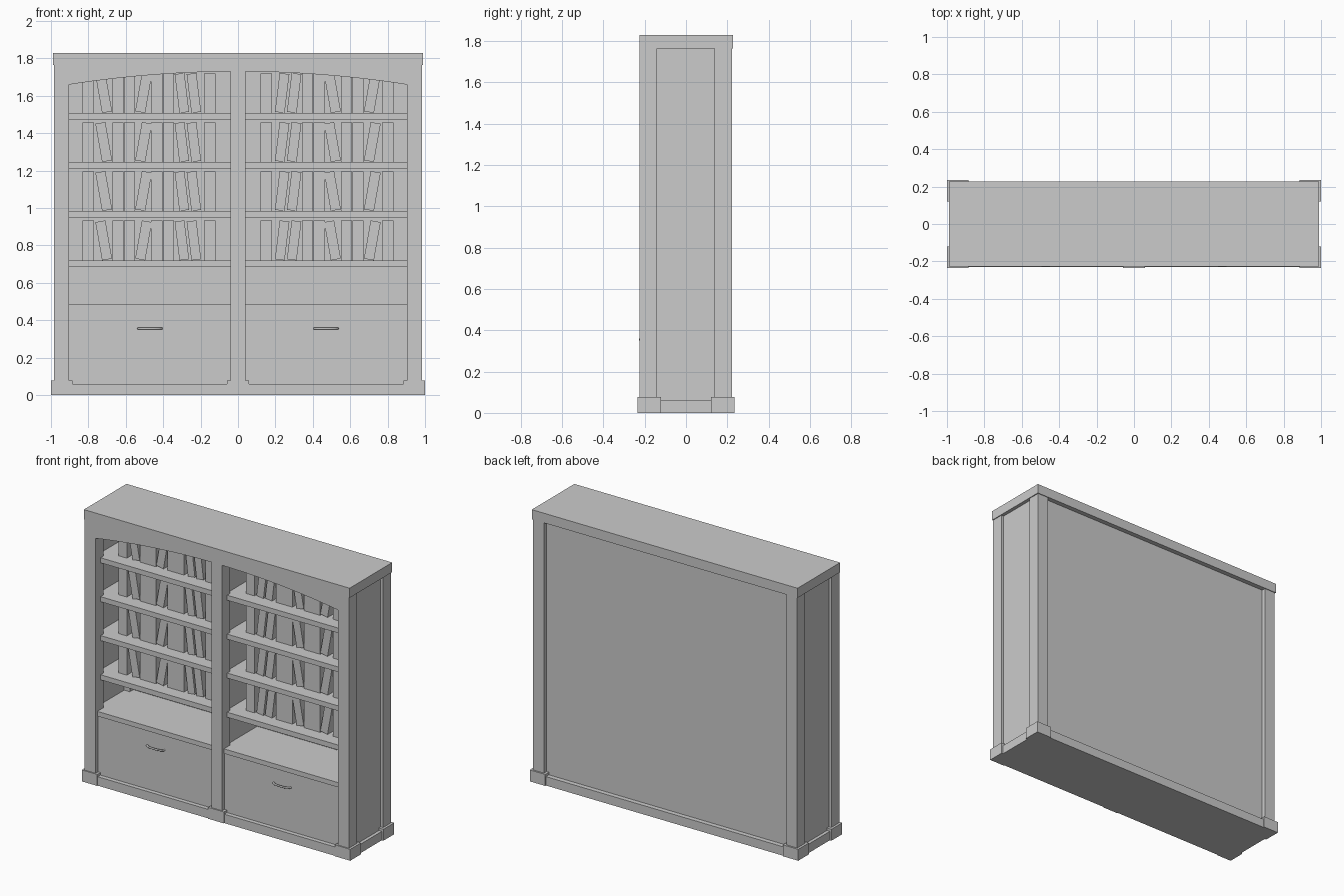
import bpy, bmesh, math
from mathutils import Matrix, Vector

if "Cube" in bpy.data.objects:
    bpy.data.objects.remove(bpy.data.objects["Cube"])


def finish(name, bm):
    bmesh.ops.recalc_face_normals(bm, faces=bm.faces)
    me = bpy.data.meshes.new(name)
    bm.to_mesh(me)
    bm.free()
    ob = bpy.data.objects.new(name, me)
    bpy.context.collection.objects.link(ob)
    return ob


def add_box(bm, x0, x1, y0, y1, z0, z1):
    size = Matrix.Diagonal((x1 - x0, y1 - y0, z1 - z0, 1))
    mid = Matrix.Translation(((x0 + x1) / 2, (y0 + y1) / 2, (z0 + z1) / 2))
    return bmesh.ops.create_cube(bm, size=1, matrix=mid @ size)["verts"]


def box(name, *dims):
    bm = bmesh.new()
    add_box(bm, *dims)
    return finish(name, bm)


def mirror_x(ob):
    ob.modifiers.new("mirror", "MIRROR")
    return ob


FRONT, BACK = -0.226, 0.222
SLAB_Z, TOP = 1.765, 1.83
EDGE, INNER, STILE = 0.984, 0.903, 0.04
FRAME_BACK = FRONT + 0.085


# Front frame: two posts, centre stile and the arched rail in one outline
def arch(x):
    return 1.73 - 0.086 * x * x


right_bay = [(INNER + (STILE - INNER) * i / 16) for i in range(17)]
half = [(EDGE, SLAB_Z), (EDGE, 0), (INNER, 0)]
half += [(x, arch(x)) for x in right_bay] + [(STILE, 0)]
outline = half + [(-x, z) for x, z in reversed(half)]
bm = bmesh.new()
face = bm.faces.new([bm.verts.new((x, FRONT, z)) for x, z in outline])
ext = bmesh.ops.extrude_face_region(bm, geom=[face])["geom"]
bmesh.ops.translate(bm, vec=(0, FRAME_BACK - FRONT, 0),
                    verts=[v for v in ext if isinstance(v, bmesh.types.BMVert)])
finish("front_frame", bm)

# Carcass
box("top_slab", -0.99, 0.99, FRONT, 0.227, SLAB_Z, TOP)
mirror_x(box("rear_posts", INNER, EDGE, 0.138, BACK, 0, SLAB_Z))
mirror_x(box("side_panels", 0.945, 0.966, FRAME_BACK, 0.16, 0, SLAB_Z))
box("back_panel", -0.945, 0.945, 0.175, 0.195, 0, SLAB_Z)
box("centre_divider", -0.02, 0.02, FRAME_BACK, 0.175, 0, SLAB_Z)

# Plinth with raised blocks at the corners and front centre
box("plinth", -0.988, 0.988, -0.229, 0.227, 0, 0.06)
bm = bmesh.new()
add_box(bm, 0.885, 1.0, -0.234, -0.12, 0, 0.077)
add_box(bm, 0.885, 1.0, 0.12, 0.234, 0, 0.077)
mirror_x(finish("corner_blocks", bm))
box("centre_block", -0.058, 0.058, -0.234, -0.13, 0, 0.077)

# Shelves, four per bay, plus the deep cabinet top
shelf_tops = [0.72, 0.984, 1.246, 1.508]
bm = bmesh.new()
for z in shelf_tops:
    add_box(bm, 0.02, 0.945, FRAME_BACK, 0.175, z - 0.034, z)
    add_box(bm, STILE, INNER, -0.172, FRAME_BACK, z - 0.034, z)
mirror_x(finish("shelves", bm))
bm = bmesh.new()
add_box(bm, 0.02, 0.945, FRAME_BACK, 0.175, 0.455, 0.487)
add_box(bm, STILE, INNER, -0.207, FRAME_BACK, 0.455, 0.487)
mirror_x(finish("cabinet_tops", bm))

# Drawer fronts
mirror_x(box("drawer_fronts", STILE, INNER, -0.2, FRAME_BACK, 0.06, 0.455))

# Books: (centre x, thickness, lean in degrees, positive tips away from centre)
books = [(0.80, 0.062, 0), (0.718, 0.054, 10), (0.642, 0.06, 0), (0.581, 0.058, 0),
         (0.505, 0.054, -10), (0.434, 0.062, 0), (0.372, 0.058, 0),
         (0.300, 0.052, 7), (0.236, 0.052, 7), (0.15, 0.062, 0)]
bm = bmesh.new()
for z in shelf_tops:
    for x, t, lean in books:
        a = math.radians(lean)
        h = 0.212 - 0.5 * t * abs(math.sin(a))
        vs = add_box(bm, -t / 2, t / 2, -0.085, 0.08, -h / 2, h / 2)
        bmesh.ops.rotate(bm, verts=vs, matrix=Matrix.Rotation(a, 3, 'Y'))
        low = min(v.co.z for v in vs)
        bmesh.ops.translate(bm, verts=vs, vec=Vector((x, 0, z - low)))
mirror_x(finish("books", bm))

# Bowed drawer handles
for side, s in (("left", -1), ("right", 1)):
    cu = bpy.data.curves.new(side + "_handle", "CURVE")
    cu.dimensions = "3D"
    cu.bevel_depth = 0.006
    cu.bevel_resolution = 2
    cu.use_fill_caps = True
    path = [(-0.063, -0.195), (-0.061, -0.208), (-0.045, -0.218), (-0.02, -0.223),
            (0.02, -0.223), (0.045, -0.218), (0.061, -0.208), (0.063, -0.195)]
    sp = cu.splines.new("POLY")
    sp.points.add(len(path) - 1)
    for p, (x, y) in zip(sp.points, path):
        p.co = (s * 0.471 + x, y, 0.356, 1)
    sp.use_smooth = True
    ob = bpy.data.objects.new(side + "_handle", cu)
    bpy.context.collection.objects.link(ob)
